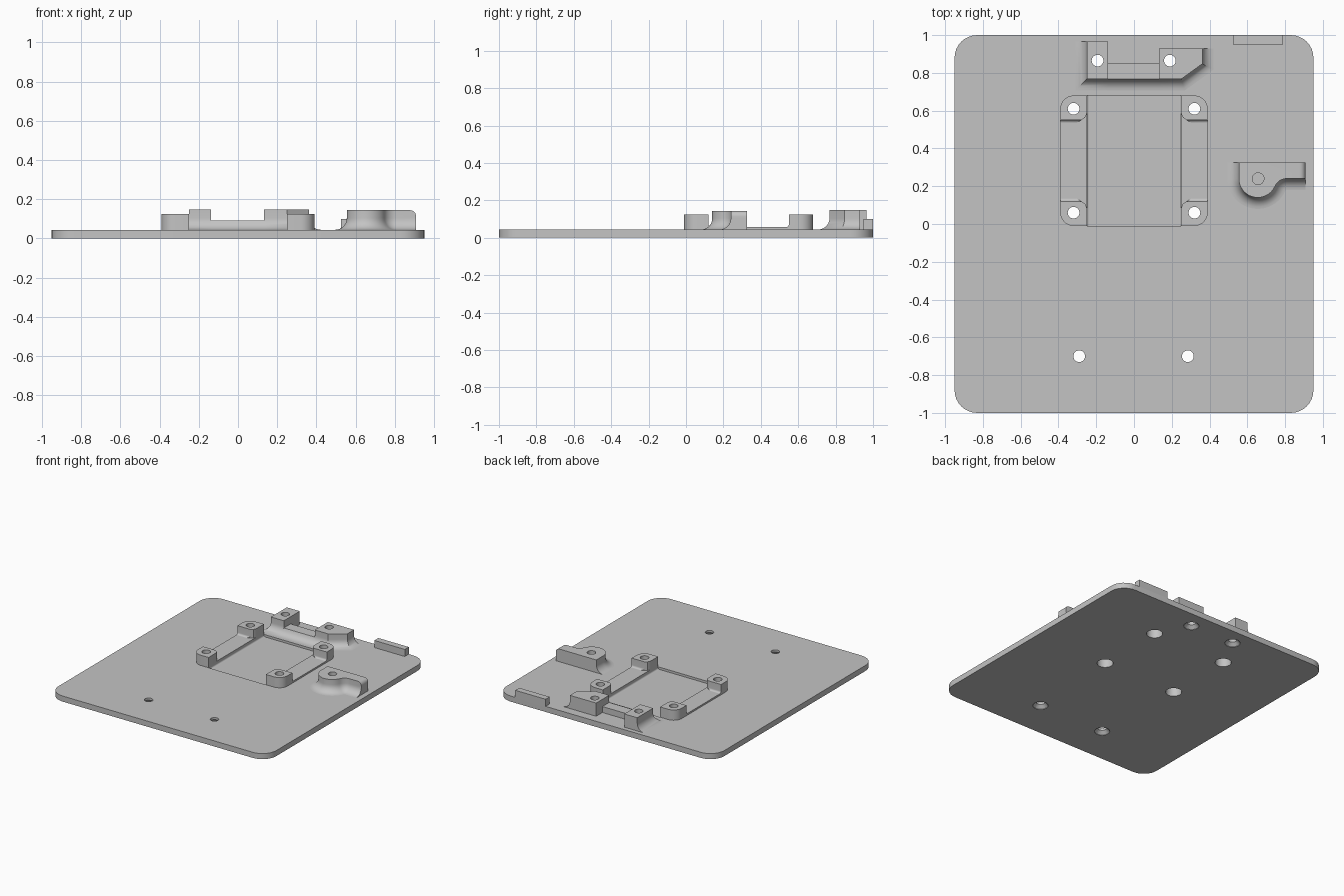
import bpy
import bmesh
from math import sin, cos, pi, radians
from mathutils import Matrix, Vector

old = bpy.data.objects.get("Cube")
if old:
    bpy.data.objects.remove(old, do_unlink=True)

TOP = 0.044       # upper face of the plate
FLOOR = 0.026     # floor of the pocket
RAIL = 0.057      # upper face of the side rails
MID_Y = 0.335     # middle of the frame
FOOT = 0.06       # radius of the concave bracket feet

grey = bpy.data.materials.new("plain_grey")
grey.use_nodes = True
colour = (0.55, 0.55, 0.55, 1)
grey.diffuse_color = colour
grey.node_tree.nodes["Principled BSDF"].inputs["Base Color"].default_value = colour


def make_object(name, bm, matrix=None):
    if matrix:
        bm.transform(matrix)
    bmesh.ops.recalc_face_normals(bm, faces=bm.faces)
    mesh = bpy.data.meshes.new(name)
    bm.to_mesh(mesh)
    bm.free()
    mesh.materials.append(grey)
    obj = bpy.data.objects.new(name, mesh)
    bpy.context.collection.objects.link(obj)
    return obj


def arc(cx, cy, r, start, end, n=8):
    angles = [radians(start + (end - start) * i / n) for i in range(n + 1)]
    return [(cx + r * cos(a), cy + r * sin(a)) for a in angles]


def rect(x0, y0, x1, y1):
    return [(x0, y0), (x1, y0), (x1, y1), (x0, y1)]


def offset(outline, d, flare):
    """Move only the edges chosen by flare(normal) outward by d."""
    pts = [Vector(p) for p in outline]
    edges = []
    for i, p in enumerate(pts):
        t = (pts[(i + 1) % len(pts)] - p).normalized()
        n = Vector((t.y, -t.x))
        edges.append((n, d if flare(n) else 0))
    result = []
    for i, p in enumerate(pts):
        (a, da), (b, db) = edges[i - 1], edges[i]
        det = a.x * b.y - a.y * b.x
        if abs(det) < 1e-4:
            move = a * da
        else:
            move = Vector((da * b.y - db * a.y, a.x * db - b.x * da)) / det
        result.append(p + move)
    return result


def loft(bm, rings):
    loops = [[bm.verts.new(p) for p in ring] for ring in rings]
    for low, high in zip(loops, loops[1:]):
        for i in range(len(low)):
            j = (i + 1) % len(low)
            bm.faces.new((low[i], low[j], high[j], high[i]))
    bm.faces.new(loops[0][::-1])
    bm.faces.new(loops[-1])


def block(outline, base, top, r=0, flare=lambda n: False, sink=0.008):
    """Upright block with a concave foot of radius r on the flared sides."""
    levels = [(r, base - sink)]
    if r:
        steps = [pi / 2 * i / 8 for i in range(9)]
        foot = [(r * (1 - sin(a)), base + r * (1 - cos(a))) for a in steps]
        levels += [level for level in foot if level[1] < top - 0.002]
    levels.append((0, top))
    bm = bmesh.new()
    loft(bm, [[(p[0], p[1], z) for p in offset(outline, d, flare)] for d, z in levels])
    return bm


def drill(bm, x, y, profile):
    loft(bm, [[(px, py, z) for px, py in arc(x, y, r, 0, 345, 23)] for r, z in profile])


def cut(obj, cutter):
    mod = obj.modifiers.new("cut", "BOOLEAN")
    mod.operation = "DIFFERENCE"
    mod.solver = "EXACT"
    mod.object = cutter
    bpy.context.view_layer.objects.active = obj
    bpy.ops.object.modifier_apply(modifier=mod.name)


# Base plate with rounded corners
X, Y, R = 0.95, 1.0, 0.12
outline = (arc(X - R, R - Y, R, -90, 0) + arc(X - R, Y - R, R, 0, 90)
           + arc(R - X, Y - R, R, 90, 180) + arc(R - X, R - Y, R, 180, 270))
plate = make_object("base_plate", block(outline, 0, TOP, sink=0))
parts = [plate]

# Frame: two low rails and four corner posts
rail = [(0.25, -0.345), *arc(0.32, -0.275, 0.07, -90, 0), *arc(0.32, 0.275, 0.07, 0, 90), (0.25, 0.345)]
post = [(0.28, 0.215), (0.39, 0.215), *arc(0.32, 0.275, 0.07, 0, 90),
        (0.25, 0.345), (0.25, 0.25), (0.259, 0.228)]
for sx, side in ((1, "left"), (-1, "right")):
    place = Matrix.Translation((0, MID_Y, 0))
    bm = block(rail, FLOOR, RAIL, 0.012, lambda n: n.x < -0.9)
    parts.append(make_object(side + "_rail", bm, place @ Matrix.Diagonal((sx, 1, 1, 1))))
    for sy, end in ((1, "back"), (-1, "front")):
        bm = block(post, RAIL, 0.125, 0.015, lambda n: n.y < -0.95)
        parts.append(make_object(f"{end}_{side}_post", bm,
                                 place @ Matrix.Diagonal((sx, sy, 1, 1))))

# Rear bracket: two lugs joined by a low bar
parts.append(make_object("rear_right_lug", block(
    rect(-0.25, 0.767, -0.137, 0.965), TOP, 0.148, FOOT, lambda n: n.x < -0.5 or n.y < -0.5)))
parts.append(make_object("rear_bar", block(
    rect(-0.145, 0.767, 0.14, 0.852), TOP, 0.091, FOOT, lambda n: n.y < -0.5)))
lug = [(0.133, 0.767), (0.25, 0.767), (0.362, 0.848), (0.362, 0.93), (0.133, 0.93)]
parts.append(make_object("rear_left_lug", block(
    lug, TOP, 0.148, FOOT, lambda n: n.x > 0.5 or n.y < -0.5)))

# Side bracket: round boss blending into an arm
boss = ([(0.555, 0.325)] + arc(0.655, 0.24, 0.1, 180, 336.8, 20)
        + arc(0.807, 0.175, 0.065, 156.8, 90, 10)[1:] + [(0.908, 0.24), (0.908, 0.325)])
bm = block(boss, TOP, 0.144, FOOT, lambda n: n.y < 0.3 and n.x < 0.99)
corner = [e for e in bm.edges if all(v.co.x > 0.9 and v.co.z > 0.14 for v in e.verts)]
bmesh.ops.bevel(bm, geom=corner, offset=0.03, segments=6, profile=0.5, affect="EDGES")
side_bracket = make_object("side_bracket", bm)
parts.append(side_bracket)

# Stop tab on the back edge
parts.append(make_object("back_tab", block(rect(0.525, 0.95, 0.79, 1.0), TOP, 0.1)))

# Shallow pocket between the rails
pocket = make_object("pocket_cutter", block(rect(-0.25, -0.01, 0.25, 0.68), FLOOR, 0.2, sink=0))
cut(plate, pocket)

# Screw holes: wide bores under the posts, countersinks elsewhere
bm = bmesh.new()
for x in (-0.32, 0.32):
    for y in (0.06, 0.61):
        drill(bm, x, y, [(0.058, -0.05), (0.058, 0.085), (0.031, 0.085), (0.031, 0.3)])
for x, y in ((-0.193, 0.865), (0.19, 0.865), (-0.29, -0.7), (0.285, -0.7)):
    drill(bm, x, y, [(0.055, -0.05), (0.055, 0.003), (0.031, 0.027), (0.031, 0.3)])
holes = make_object("hole_cutter", bm)
for part in parts:
    if part.name not in ("side_bracket", "back_tab"):
        cut(part, holes)

# Blind hole in the boss
bm = bmesh.new()
drill(bm, 0.657, 0.24, [(0.031, 0.06), (0.031, 0.3)])
blind = make_object("blind_hole_cutter", bm)
cut(side_bracket, blind)

for helper in (pocket, holes, blind):
    bpy.data.objects.remove(helper, do_unlink=True)

# Smooth the curved walls, keep the edges crisp
bpy.ops.object.select_all(action="DESELECT")
for part in parts:
    part.select_set(True)
bpy.context.view_layer.objects.active = plate
bpy.ops.object.shade_smooth_by_angle(angle=radians(30))
